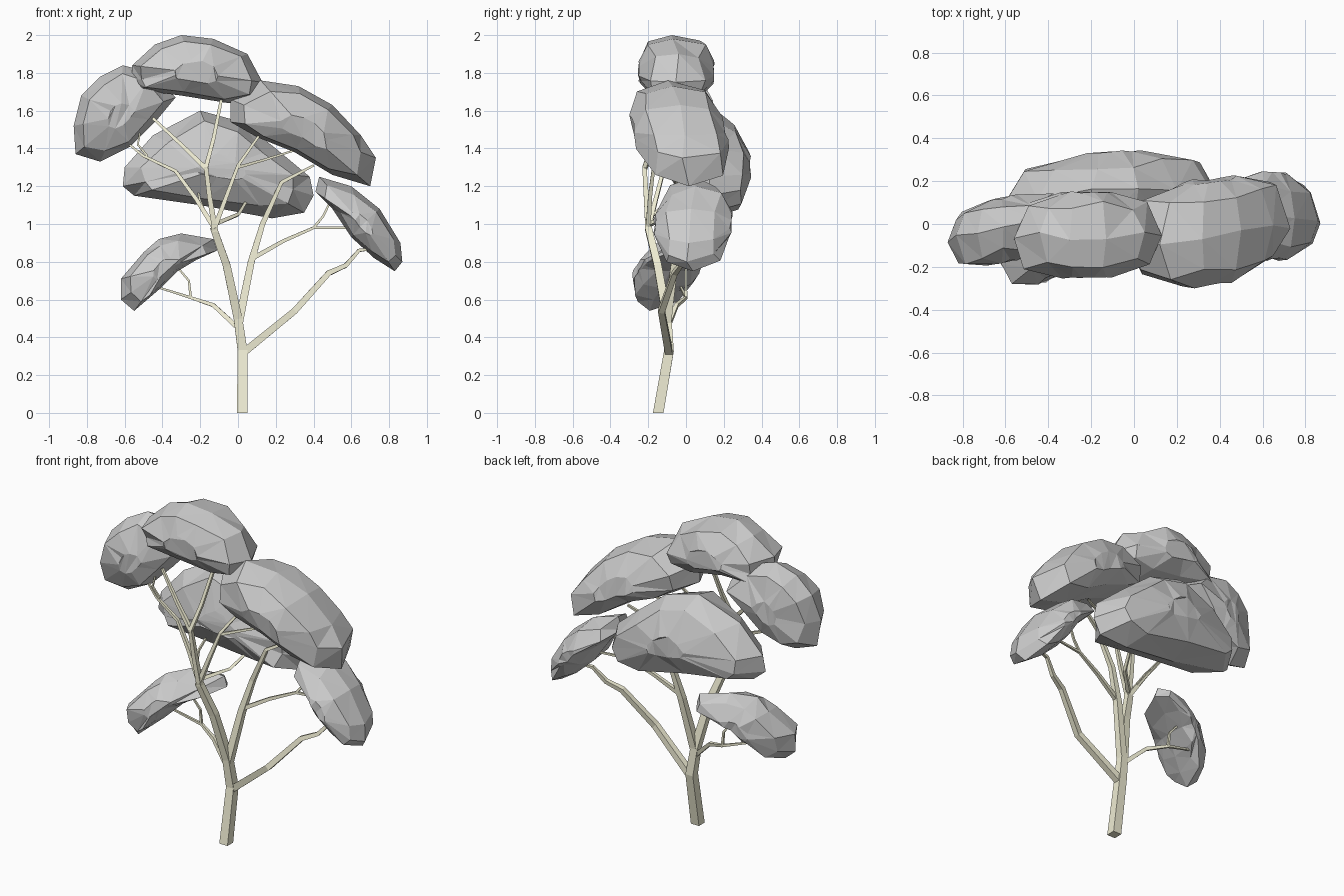
import bpy, bmesh, math, random
from mathutils import Vector

random.seed(4)
bark = bpy.data.materials.new("bark")
bark.diffuse_color = (0.87, 0.85, 0.66, 1)


def finish(name, bm, mat=None):
    bmesh.ops.recalc_face_normals(bm, faces=bm.faces)
    me = bpy.data.meshes.new(name)
    bm.to_mesh(me)
    bm.free()
    ob = bpy.data.objects.new(name, me)
    bpy.context.collection.objects.link(ob)
    if mat:
        me.materials.append(mat)


def skin(bm, rings):
    n = len(rings[0])
    for a, b in zip(rings, rings[1:]):
        for i in range(n):
            j = (i + 1) % n
            bm.faces.new((a[i], a[j], b[j], b[i]))
    bm.faces.new(rings[0])
    bm.faces.new(rings[-1])


# Foliage clump: front outline (x, z) swelling and closing along y
def clump(name, outline, y0, y1, centre, shear=(0, 0), power=0.75):
    bm = bmesh.new()
    cx, cz = centre
    ym, h = (y0 + y1) / 2, (y1 - y0) / 2
    rings = []
    for deg in (-80, -42, 0, 42, 80):
        t = math.radians(deg)
        s = math.cos(t) ** power
        off = math.sin(t) * h
        ring = []
        for x, z in outline:
            k = s * (random.uniform(0.94, 1.06) if deg else 1)
            dx, dz = (x - cx) * k, (z - cz) * k
            y = ym + off + shear[0] * dx + shear[1] * dz
            y += random.uniform(-0.025, 0.025) * (1 if abs(deg) < 60 else 0.3)
            ring.append(bm.verts.new((cx + dx, y, cz + dz)))
        rings.append(ring)
    skin(bm, rings)
    bmesh.ops.triangulate(bm, faces=bm.faces, quad_method='BEAUTY')
    finish(name, bm)


# Square tapering branch through a path of points
def branch(name, pts, r0, r1):
    pts = [Vector(p) for p in pts]
    bm = bmesh.new()
    rings = []
    for i, p in enumerate(pts):
        d = (pts[min(i + 1, len(pts) - 1)] - pts[max(i - 1, 0)]).normalized()
        if p.z == 0:
            d = Vector((0, 0, 1))
        u = d.cross(Vector((0, 1, 0))).normalized()
        v = u.cross(d).normalized()
        r = r0 + (r1 - r0) * i / (len(pts) - 1)
        rings.append([bm.verts.new(p + u * a * r + v * b * r)
                      for a, b in ((1, 1), (-1, 1), (-1, -1), (1, -1))])
    skin(bm, rings)
    finish(name, bm, bark)


# Canopy
clump("top_foliage", [
    (-.56, 1.76), (-.56, 1.84), (-.44, 1.95), (-.30, 2.0), (-.13, 1.98), (.05, 1.90),
    (.13, 1.75), (.10, 1.67), (-.05, 1.64), (-.30, 1.68), (-.54, 1.71)],
    -.25, .15, (-.22, 1.80), (.02, 0), .62)
clump("upper_left_foliage", [
    (-.87, 1.52), (-.83, 1.68), (-.73, 1.78), (-.61, 1.84), (-.45, 1.80), (-.33, 1.67),
    (-.43, 1.55), (-.57, 1.41), (-.73, 1.33), (-.86, 1.37)],
    -.18, .12, (-.62, 1.57), (.2, 0))
clump("upper_right_foliage", [
    (-.04, 1.54), (-.04, 1.66), (.12, 1.76), (.32, 1.73), (.50, 1.63), (.65, 1.47),
    (.73, 1.35), (.70, 1.20), (.50, 1.26), (.30, 1.38), (.10, 1.46)],
    -.28, .21, (.36, 1.49), (.05, -.15), .65)
clump("middle_back_foliage", [
    (-.61, 1.20), (-.60, 1.30), (-.45, 1.47), (-.20, 1.60), (.02, 1.54), (.20, 1.40),
    (.38, 1.25), (.40, 1.15), (.35, 1.06), (.18, 1.03), (-.20, 1.10), (-.55, 1.15)],
    -.08, .34, (-.08, 1.30), (.03, .05), .8)
clump("lower_right_foliage", [
    (.41, 1.17), (.43, 1.25), (.60, 1.20), (.75, 1.08), (.86, .90), (.87, .80),
    (.83, .75), (.72, .82), (.60, .93), (.50, 1.08)],
    -.17, .24, (.66, 1.0), (0, .05), .8)
clump("lower_left_foliage", [
    (-.62, .60), (-.62, .71), (-.50, .85), (-.42, .92), (-.30, .95), (-.13, .92),
    (-.11, .86), (-.22, .81), (-.32, .75), (-.41, .66), (-.48, .60), (-.55, .54)],
    -.25, .08, (-.38, .77), (.42, .15), .7)

# Trunk and limbs
branch("trunk", [(.022, -.147, 0), (.024, -.09, .33), (0, -.1, .5), (-.06, -.15, .78),
                 (-.13, -.2, .98)], .028, .018)
branch("top_limb", [(-.12, -.2, .96), (-.15, -.21, 1.14), (-.17, -.22, 1.3), (-.13, -.17, 1.45),
                    (-.08, -.1, 1.7)], .015, .008)
branch("top_left_limb", [(-.165, -.22, 1.29), (-.3, -.17, 1.42), (-.45, -.1, 1.56)], .012, .007)
branch("left_limb", [(-.12, -.2, .97), (-.22, -.16, 1.13), (-.33, -.12, 1.28), (-.5, -.08, 1.36),
                     (-.6, -.05, 1.44)], .013, .005)
branch("left_twig", [(-.48, -.08, 1.36), (-.53, -.08, 1.42), (-.52, -.07, 1.48)], .006, .004)
branch("centre_limb", [(-.12, -.2, .99), (-.06, -.19, 1.15), (0, -.17, 1.31), (.12, -.1, 1.48)],
       .013, .006)
branch("centre_right_twig", [(0, -.17, 1.3), (.14, -.1, 1.34), (.3, -.05, 1.39)], .008, .005)
branch("back_limb", [(-.12, -.19, 1.0), (0, -.08, 1.05), (.08, .1, 1.18)], .011, .006)
branch("back_twig", [(-.17, -.17, 1.05), (-.2, -.1, 1.12), (-.21, 0, 1.17)], .007, .005)
branch("right_limb", [(.005, -.1, .48), (.07, -.06, .8), (.13, -.04, 1.0), (.23, -.05, 1.22),
                      (.4, 0, 1.31)], .022, .006)
branch("right_side_limb", [(.08, -.06, .82), (.24, -.03, .91), (.4, 0, .98), (.6, .03, .98)],
       .012, .005)
branch("right_side_twig", [(.4, 0, .98), (.45, .01, 1.04), (.49, .02, 1.12)], .007, .005)
branch("low_right_limb", [(.03, -.09, .32), (.3, -.13, .54), (.48, -.06, .74), (.57, -.03, .78),
                          (.64, 0, .86), (.72, .02, .87)], .02, .006)
branch("low_left_limb", [(0, -.1, .45), (-.13, -.05, .57), (-.25, 0, .61), (-.44, -.03, .67)],
       .013, .005)
branch("low_left_twig", [(-.25, 0, .61), (-.26, 0, .7), (-.32, 0, .77)], .007, .005)
